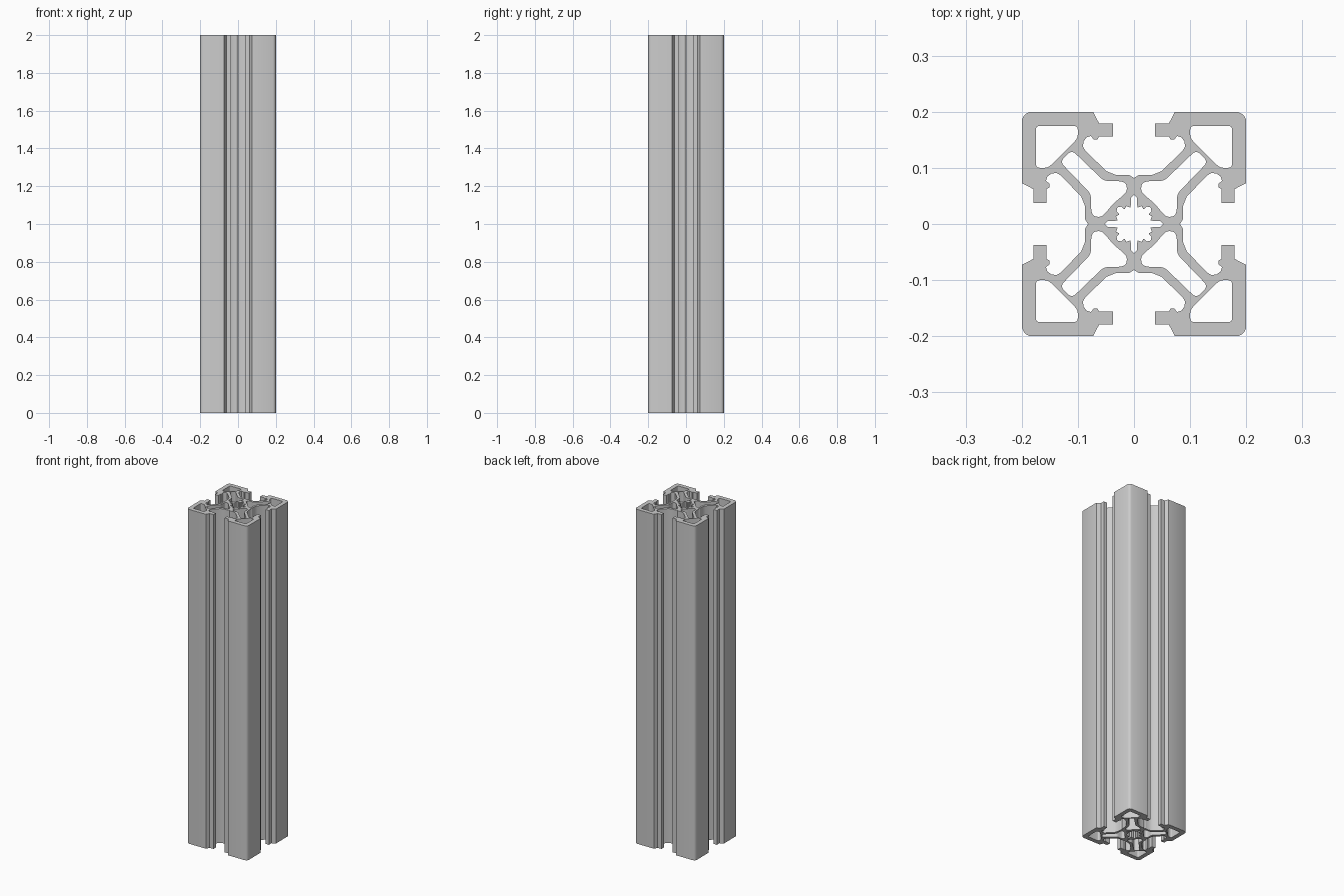
import bpy
import math
from mathutils import Vector

if "Cube" in bpy.data.objects:
    bpy.data.objects.remove(bpy.data.objects["Cube"])

LENGTH = 2.0


def fillet(points, radius, steps=4):
    """Round every corner of a closed outline."""
    out = []
    n = len(points)
    for i in range(n):
        p = Vector(points[i])
        a = Vector(points[i - 1]) - p
        b = Vector(points[(i + 1) % n]) - p
        d = min(radius, a.length * 0.45, b.length * 0.45)
        s, e = p + a.normalized() * d, p + b.normalized() * d
        for k in range(steps + 1):
            t = k / steps
            q = s * (1 - t) ** 2 + p * 2 * t * (1 - t) + e * t ** 2
            out.append((q.x, q.y))
    return out


def mirror_diagonal(points):
    """Complete a quadrant from its half, mirrored over the x = y line."""
    return points + [(y, x) for x, y in reversed(points)]


def turn(points, quarter):
    for _ in range(quarter):
        points = [(y, -x) for x, y in points]
    return points


def four_times(points):
    return [turn(points, q) for q in range(4)]


def joined(points):
    """One closed loop out of four turned quadrants."""
    return [p for part in four_times(points) for p in part]


# Outer outline: slot floor, diagonal web, undercut, lip and rounded corner
outer_half = [(0.0, 0.082), (0.008, 0.087), (0.031, 0.087), (0.049, 0.094),
              (0.087, 0.131), (0.091, 0.138), (0.090, 0.147), (0.085, 0.154),
              (0.077, 0.157), (0.072, 0.151), (0.065, 0.151), (0.062, 0.156),
              (0.037, 0.156), (0.037, 0.179), (0.062, 0.179), (0.073, 0.2),
              (0.185, 0.2), (0.193, 0.196)]
outer = joined(mirror_diagonal(outer_half)[:-1])

# Corner pocket
pocket = fillet([(0.1, 0.175), (0.175, 0.175), (0.175, 0.1),
                 (0.153, 0.1), (0.1, 0.153)], 0.008)

# Hollow diagonal arm, wrapping round the hub
arm_half = [(0.111, 0.132), (0.053, 0.076), (0.031, 0.077), (0.014, 0.074),
            (0.012, 0.058), (0.024, 0.047), (0.034, 0.039)]
arm = fillet(mirror_diagonal(arm_half), 0.010)

# Toothed central bore with four narrow slots
bore_half = [(0.0, 0.052), (0.005, 0.047), (0.006, 0.029), (0.014, 0.032),
             (0.017, 0.026), (0.023, 0.031), (0.028, 0.030)]
bore = joined(mirror_diagonal(bore_half)[:-1])

# Fill the section and extrude it along z
curve = bpy.data.curves.new("section", 'CURVE')
curve.dimensions = '2D'
curve.fill_mode = 'BOTH'
curve.extrude = LENGTH / 2
for loop in [outer, bore] + four_times(pocket) + four_times(arm):
    spline = curve.splines.new('POLY')
    spline.points.add(len(loop) - 1)
    for point, (x, y) in zip(spline.points, loop):
        point.co = (x, y, 0, 1)
    spline.use_cyclic_u = True

rail = bpy.data.objects.new("slotted_rail", curve)
bpy.context.collection.objects.link(rail)
rail.location.z = LENGTH / 2
bpy.context.view_layer.objects.active = rail
rail.select_set(True)
bpy.ops.object.convert(target='MESH')

# Weld the caps to the walls and smooth the small radii
rail = bpy.context.object
bpy.ops.object.mode_set(mode='EDIT')
bpy.ops.mesh.select_all(action='SELECT')
bpy.ops.mesh.remove_doubles(threshold=0.00005)
bpy.ops.mesh.normals_make_consistent(inside=False)
bpy.ops.object.mode_set(mode='OBJECT')
bpy.ops.object.shade_smooth_by_angle(angle=math.radians(30))
